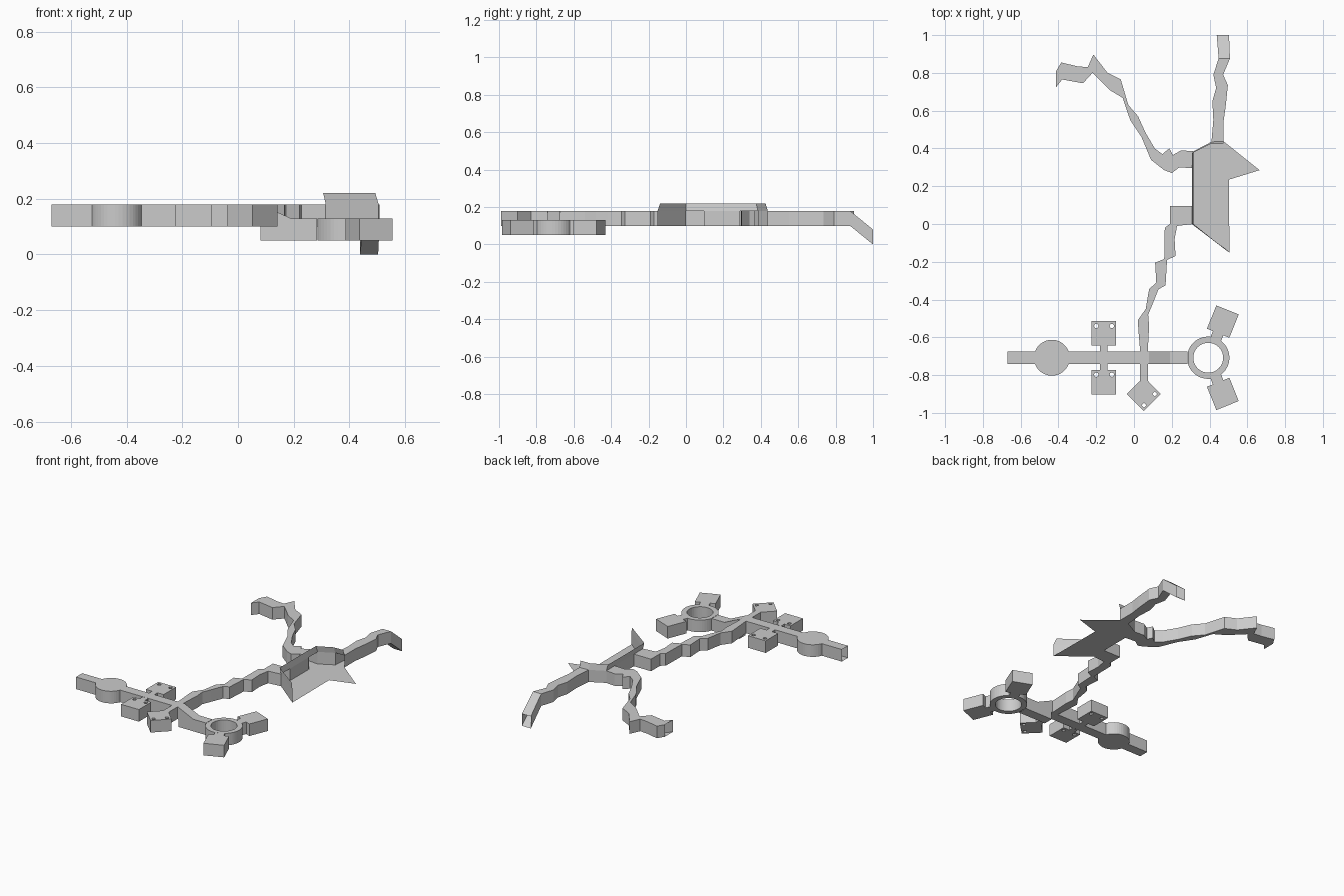
import bpy, math
from mathutils import Vector
from mathutils.geometry import tessellate_polygon

if "Cube" in bpy.data.objects:
    bpy.data.objects.remove(bpy.data.objects["Cube"])


def mesh(name, verts, faces):
    me = bpy.data.meshes.new(name)
    me.from_pydata(verts, [], faces)
    me.update()
    ob = bpy.data.objects.new(name, me)
    bpy.context.collection.objects.link(ob)


def prism(name, outline, z=lambda x, y: (.10, .18), doors=(), holes=()):
    """Floor, ceiling and walls over an outline (counterclockwise).
    doors lists the outline edges left open."""
    loops = [outline] + list(holes)
    flat = [p for l in loops for p in l]
    n = len(flat)
    verts = [(x, y, z(x, y)[0]) for x, y in flat] + [(x, y, z(x, y)[1]) for x, y in flat]
    faces, start = [], 0
    for tri in tessellate_polygon([[Vector((x, y, 0)) for x, y in l] for l in loops]):
        a, b, c = [Vector(flat[i]) for i in tri]
        if (b - a).cross(c - a) < 0:
            tri = tri[::-1]
        faces += [tuple(i + n for i in tri), tuple(tri[::-1])]
    for k, l in enumerate(loops):
        m = len(l)
        for i in range(m):
            if k == 0 and i in doors:
                continue
            a, b = start + i, start + (i + 1) % m
            faces.append((a, b, b + n, a + n))
        start += m
    mesh(name, verts, faces)


def rect(x0, x1, y0, y1):
    return [(x0, y0), (x1, y0), (x1, y1), (x0, y1)]


def hole(cx, cy, r, n):
    return [(cx + r * math.cos(-2 * math.pi * i / n), cy + r * math.sin(-2 * math.pi * i / n))
            for i in range(n)]


def round_room(cx, cy, r, openings, step=8):
    """Circle outline with straight door edges at (angle, half width)."""
    pts, doors = [], []
    ops = [(a, math.degrees(math.asin(w / r))) for a, w in openings]
    for k, (a, h) in enumerate(ops):
        nxt, hn = ops[(k + 1) % len(ops)]
        a0, a1 = a + h, nxt - hn
        while a1 <= a0:
            a1 += 360
        m = max(1, round((a1 - a0) / step))
        pts += [(cx + r * math.cos(math.radians(a0 + (a1 - a0) * i / m)),
                 cy + r * math.sin(math.radians(a0 + (a1 - a0) * i / m))) for i in range(m + 1)]
        doors.append(len(pts) - 1)
    return pts, doors


low = lambda x, y: (.05, .13)
S, N, CY = -.74, -.675, -.708

# long corridor with its round room
prism("west_corridor", rect(-.67, -.524, S, N), doors=(1, 3))
pts, doors = round_room(-.435, CY, .095, [(0, .0325), (180, .0325)])
prism("round_room", pts, doors=doors)
prism("middle_corridor",
      [(-.346, S), (-.18, S), (-.14, S), (.033, S), (.073, S), (.08, S),
       (.08, N), (.073, N), (.033, N), (-.14, N), (-.18, N), (-.346, N)],
      doors=(1, 3, 5, 7, 9, 11))

# pair of square rooms with pillars, mirrored across the corridor
for side, name in ((1, "north"), (-1, "south")):
    f = lambda p: [(x, CY + side * y) for x, y in (p if side > 0 else p[::-1])]
    door = (6,) if side > 0 else (0,)
    room = [(-.225, .065), (-.18, .065), (-.18, .033), (-.14, .033), (-.14, .065),
            (-.095, .065), (-.095, .195), (-.225, .195)]
    out = f(room)
    gap = [i for i in range(8) if abs(abs(out[i][1] - CY) - .033) < 1e-4
           and abs(abs(out[(i + 1) % 8][1] - CY) - .033) < 1e-4]
    py = -.54 if side > 0 else -.798
    prism(name + "_square_room", out, doors=gap,
          holes=[hole(x, py, .012, 8) for x in (-.2, -.117)])

# diamond room
prism("diamond_room",
      [(.033, S), (.033, -.83), (-.038, -.9), (.052, -.99), (.142, -.9), (.073, -.83), (.073, S)],
      doors=(6,), holes=[hole(.11, -.9, .014, 4), hole(.053, -.96, .014, 4)])

# step down to the ring
prism("ramp_corridor", rect(.08, .19, S, N),
      z=lambda x, y: (.05, .18 if x < .1 else .13), doors=(1, 3))
mesh("step", [(.08, S, .05), (.08, N, .05), (.08, N, .10), (.08, S, .10)], [(3, 2, 1, 0)])
prism("ring_corridor", rect(.19, .284, S, N), z=low, doors=(1, 3))
pts, doors = round_room(.393, CY, .112, [(-68, .03), (68, .03), (180, .0325)])
prism("ring_room", pts, z=low, doors=doors, holes=[hole(.393, CY, .079, 40)])
for a, name in ((68, "north"), (-68, "south")):
    c, s = math.cos(math.radians(a)), math.sin(math.radians(a))
    arm = [(.108, -.03), (.14, -.03), (.14, -.064), (.273, -.064),
           (.273, .064), (.14, .064), (.14, .03), (.108, .03)]
    prism(name + "_ring_arm", [(.393 + u * c - v * s, CY + u * s + v * c) for u, v in arm],
          z=low, doors=(7,))

# winding tunnels
right = [(.073, N), (.08, -.54), (.075, -.48), (.1, -.42), (.13, -.345), (.167, -.325),
         (.175, -.19), (.22, -.17), (.215, -.08), (.228, -.01), (.315, 0)]
left = [(.315, .095), (.19, .095), (.19, 0), (.163, -.02), (.16, -.185), (.112, -.205),
        (.118, -.31), (.08, -.345), (.062, -.45), (.02, -.51), (.025, -.58), (.033, N)]
prism("south_tunnel", right + left, doors=(len(right) - 1, len(right) + len(left) - 1))

lower = [(-.412, .725), (-.38, .765), (-.27, .745), (-.22, .80), (-.13, .71), (-.06, .668),
         (-.02, .55), (.04, .46), (.09, .34), (.16, .285), (.2, .27), (.24, .30), (.315, .295)]
upper = [(.315, .385), (.25, .39), (.205, .365), (.187, .40), (.15, .37), (.11, .40), (.06, .485),
         (.022, .57), (-.03, .63), (-.07, .765), (-.14, .80), (-.215, .897), (-.245, .83),
         (-.3, .835), (-.385, .855), (-.412, .81)]
prism("northwest_tunnel", lower + upper, doors=(len(lower) - 1, len(lower) + len(upper) - 1))

right = [(.475, .435), (.475, .55), (.485, .62), (.497, .735), (.472, .79), (.508, .877)]
left = [(.448, .877), (.42, .79), (.435, .72), (.415, .65), (.42, .55), (.41, .435)]
prism("north_tunnel", right + left, doors=(5, 11))
prism("tunnel_slope", [(.448, .877), (.508, .877), (.503, 1), (.438, 1)],
      z=lambda x, y: (0, .08) if y > .95 else (.10, .18), doors=(0, 2))

# open hall: flat pointed floor with walls on the left, front and back
floor = [(.315, 0), (.505, -.152), (.503, .235), (.665, .285), (.475, .437), (.41, .435), (.315, .385)]
mesh("hall_floor", [(x, y, .10) for x, y in floor], [tuple(range(7))])
base = [(.505, -.152), (.315, 0), (.315, .095), (.315, .29), (.315, .385), (.41, .435), (.475, .437)]
top = [(.493, -.138), (.306, 0), (.306, .095), (.306, .29), (.308, .375), (.405, .423), (.475, .425)]
verts = [(x, y, z) for l, z in ((base, .10), (base, .18), (top, .22)) for x, y in l]
faces = [(i, i + 1, i + 8, i + 7) for i in (0, 2, 4)]
faces += [(i + 7, i + 8, i + 15, i + 14) for i in range(6)]
mesh("hall_walls", verts, faces)
